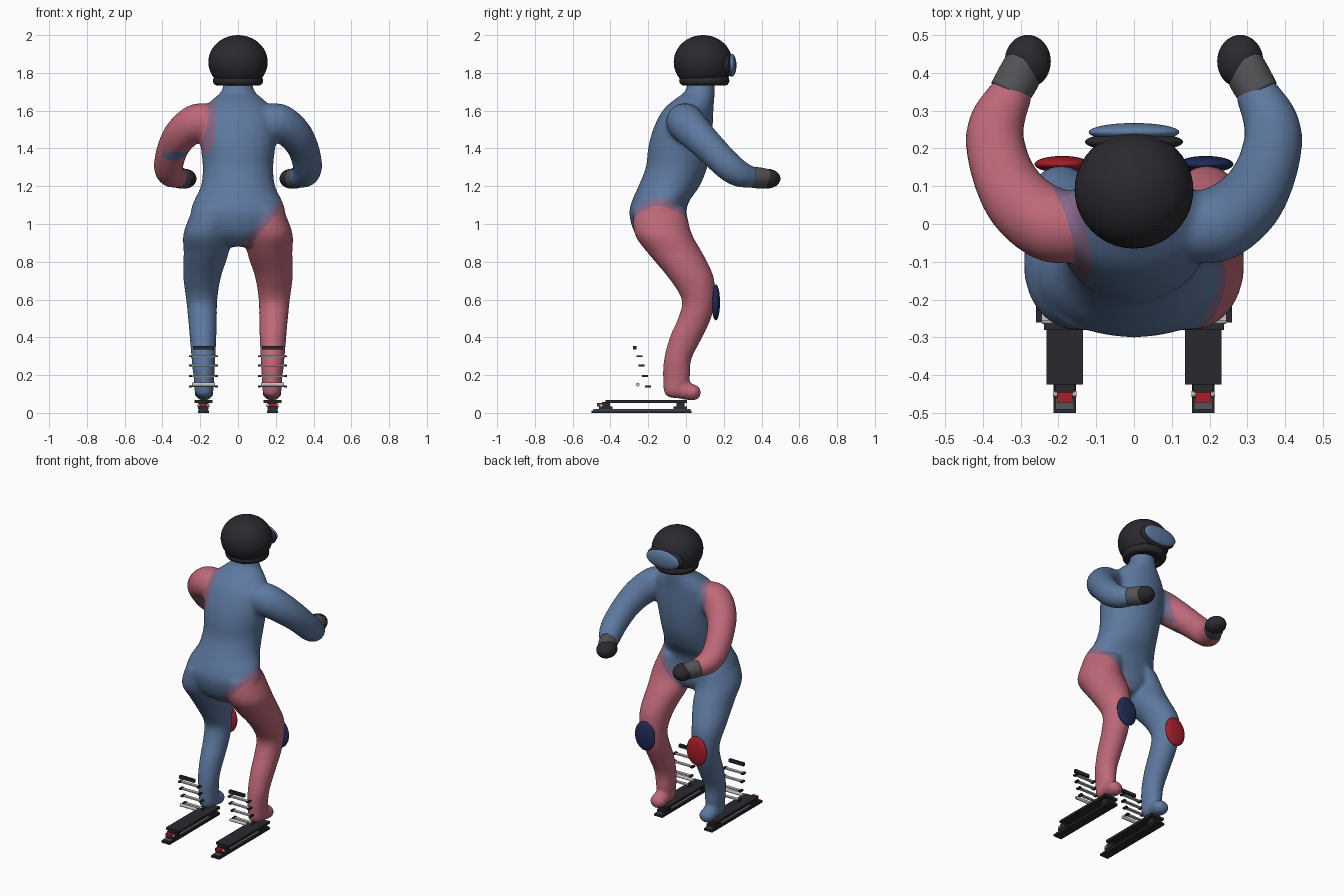
import bpy, bmesh, math
from mathutils import Vector, Matrix, Quaternion

cube = bpy.data.objects.get("Cube")
if cube:
    bpy.data.objects.remove(cube, do_unlink=True)


def material(name, rgb):
    m = bpy.data.materials.new(name)
    m.use_nodes = True
    m.diffuse_color = (*rgb, 1)
    bsdf = next(n for n in m.node_tree.nodes if n.type == "BSDF_PRINCIPLED")
    bsdf.inputs["Base Color"].default_value = (*rgb, 1)
    return m


BLUE = material("suit blue", (0.11, 0.19, 0.35))
ROSE = material("suit rose", (0.52, 0.14, 0.19))
BLEND = material("suit blend", (0.24, 0.14, 0.25))
BLACK = material("black", (0.022, 0.022, 0.028))
GREY = material("cuff grey", (0.09, 0.09, 0.095))
SILVER = material("silver", (0.55, 0.55, 0.55))
NAVY = material("pad navy", (0.014, 0.024, 0.095))
RED = material("bright red", (0.38, 0.013, 0.022))


def finish(bm, name, mats, smooth=False):
    bmesh.ops.recalc_face_normals(bm, faces=bm.faces[:])
    for f in bm.faces:
        f.smooth = smooth
    me = bpy.data.meshes.new(name)
    bm.to_mesh(me)
    bm.free()
    for m in mats:
        me.materials.append(m)
    ob = bpy.data.objects.new(name, me)
    bpy.context.scene.collection.objects.link(ob)
    return ob


def place(centre, size):
    return Matrix.Translation(centre) @ Matrix.Diagonal((*size, 1))


def ellipsoid(name, centre, radii, mat):
    bm = bmesh.new()
    bmesh.ops.create_uvsphere(bm, u_segments=40, v_segments=24, radius=1, matrix=place(centre, radii))
    return finish(bm, name, [mat], True)


def box(name, low, high, mat):
    low, high = Vector(low), Vector(high)
    bm = bmesh.new()
    bmesh.ops.create_cube(bm, size=1, matrix=place((low + high) / 2, [abs(v) for v in high - low]))
    return finish(bm, name, [mat])


def rod(name, centre, length, radius, mat):
    bm = bmesh.new()
    turn = Matrix.Translation(centre) @ Matrix.Rotation(math.pi / 2, 4, "Y")
    bmesh.ops.create_cone(bm, cap_ends=True, segments=12, radius1=radius, radius2=radius,
                          depth=length, matrix=turn)
    return finish(bm, name, [mat])


def spline(rows, steps=4):
    """Smooth curve through rows of equal length."""
    out = []
    for i in range(len(rows) - 1):
        a, b, c, d = (rows[min(max(i + k, 0), len(rows) - 1)] for k in (-1, 0, 1, 2))
        for s in range(steps):
            t = s / steps
            out.append([q + t / 2 * (r - p + t * (2 * p - 5 * q + 4 * r - w + t * (3 * (q - r) + w - p)))
                        for p, q, r, w in zip(a, b, c, d)])
    return out + [list(rows[-1])]


def loft(bm, rows, follow=False, sides=28):
    """Closed tube of rows (x, y, z, rx, ry), level or following its path."""
    rows = spline(rows)
    pts = [Vector(r[:3]) for r in rows]
    turn, old, rings = Quaternion(), Vector((0, 0, 1)), []
    for i, r in enumerate(rows):
        if follow:
            new = (pts[min(i + 1, len(pts) - 1)] - pts[max(i - 1, 0)]).normalized()
            turn = old.rotation_difference(new) @ turn
            old = new
        angles = [math.tau * k / sides for k in range(sides)]
        rings.append([bm.verts.new(pts[i] + turn @ Vector((r[3] * math.cos(a), r[4] * math.sin(a), 0)))
                      for a in angles])
    for lo, hi in zip(rings, rings[1:]):
        for k in range(sides):
            n = (k + 1) % sides
            bm.faces.new((lo[k], lo[n], hi[n], hi[k]))
    bm.faces.new(rings[0][::-1])
    bm.faces.new(rings[-1])


# Suit volumes: torso (z, y, rx, ry), legs and arms
torso = [(0.88, -0.11, 0.10, 0.09), (0.95, -0.13, 0.20, 0.14), (1.05, -0.15, 0.25, 0.15),
         (1.12, -0.135, 0.235, 0.152), (1.2, -0.09, 0.197, 0.162), (1.3, -0.05, 0.187, 0.163),
         (1.4, -0.035, 0.197, 0.166), (1.5, -0.017, 0.205, 0.158), (1.6, 0.01, 0.19, 0.135),
         (1.66, 0.045, 0.135, 0.105), (1.7, 0.073, 0.09, 0.08), (1.76, 0.08, 0.075, 0.072),
         (1.84, 0.085, 0.075, 0.072)]
leg = [(1.08, 0.13, -0.14, 0.11, 0.14), (0.95, 0.167, -0.122, 0.122, 0.152), (0.85, 0.168, -0.06, 0.12, 0.146),
       (0.72, 0.19, 0.025, 0.1, 0.122), (0.6, 0.192, 0.065, 0.083, 0.088), (0.5, 0.188, 0.045, 0.077, 0.088),
       (0.4, 0.185, 0.0, 0.071, 0.087), (0.28, 0.183, -0.045, 0.063, 0.073), (0.18, 0.18, -0.05, 0.055, 0.072),
       (0.11, 0.18, -0.06, 0.05, 0.058), (0.085, 0.18, -0.06, 0.035, 0.04)]
arm = [(0.12, 0.0, 1.53, 0.09), (0.21, -0.005, 1.54, 0.1), (0.295, 0.05, 1.48, 0.093),
       (0.345, 0.13, 1.4, 0.083), (0.368, 0.22, 1.31, 0.078), (0.358, 0.28, 1.268, 0.072),
       (0.33, 0.335, 1.25, 0.06), (0.31, 0.37, 1.245, 0.052)]

bm = bmesh.new()
loft(bm, [(0, y, z, rx, ry) for z, y, rx, ry in torso])
for s in (-1, 1):
    loft(bm, [(s * x, y, z, rx, ry) for z, x, y, rx, ry in leg])
    loft(bm, [(s * x, y, z, r, r) for x, y, z, r in arm], True)
    for y, z, length, height in ((-0.055, 0.13, 0.06, 0.055), (0.0, 0.115, 0.065, 0.046),
                                 (0.033, 0.108, 0.048, 0.045)):
        bmesh.ops.create_uvsphere(bm, u_segments=24, v_segments=16, radius=1,
                                  matrix=place((s * 0.18, y, z), (0.052, length, height)))
suit = finish(bm, "suit", [BLUE, ROSE, BLEND], True)

# Fuse the volumes into one skin
fuse = suit.modifiers.new("fuse", "REMESH")
fuse.mode = "VOXEL"
fuse.voxel_size = 0.012
soften = suit.modifiers.new("soften", "SMOOTH")
soften.factor = 0.5
soften.iterations = 10
bpy.context.view_layer.update()
bm = bmesh.new()
bm.from_object(suit, bpy.context.evaluated_depsgraph_get())
suit.modifiers.clear()


def arm_side(p):
    return -p.x - 0.165 - 0.3 * p.y + 0.2 * (p.z - 1.58)


def leg_side(p):
    return 1.14 * p.x - p.z + 0.88


def in_arm(p):
    return p.x < -0.08 and p.z > 1.15 and (p.z > 1.38 or p.y > 0.08)


def in_leg(p):
    return p.x > 0 and p.z < 1.2 and p.y < 0.2


def cut(where, point, normal):
    faces = [f for f in bm.faces if where(f.calc_center_median())]
    geom = set(faces) | {e for f in faces for e in f.edges} | {v for f in faces for v in f.verts}
    bmesh.ops.bisect_plane(bm, geom=list(geom), plane_co=point, plane_no=normal, dist=0.0005)


# Colour seams at the shoulder and hip
for x in (-0.145, -0.185):
    cut(in_arm, (x, 0, 1.58), (-1, -0.3, 0.2))
for z in (0.88, 0.82):
    cut(in_leg, (0, 0, z), (1.14, 0, -1))
for f in bm.faces:
    p = f.calc_center_median()
    f.smooth = True
    f.material_index = 0
    if in_arm(p):
        d = arm_side(p)
        f.material_index = 1 if d > 0.02 or (p.y > 0.1 and p.x < -0.2) else 2 if d > -0.02 else 0
    elif in_leg(p):
        d = leg_side(p)
        f.material_index = 1 if d > 0.06 else 2 if d > 0 else 0
bm.to_mesh(suit.data)
bm.free()

# Helmet with flat underside, rim and goggles
helmet = ellipsoid("helmet", (0, 0.09, 1.857), (0.157, 0.155, 0.143), BLACK)
for v in helmet.data.vertices:
    v.co.z = max(v.co.z, 1.745)
bpy.ops.mesh.primitive_torus_add(major_segments=48, minor_segments=14, major_radius=0.106,
                                 minor_radius=0.027, location=(0, 0.097, 1.759))
rim = bpy.context.object
rim.name = "helmet_rim"
rim.data.materials.append(BLACK)
bpy.ops.object.shade_smooth()
ellipsoid("goggle_frame", (0, 0.217, 1.84), (0.13, 0.026, 0.066), BLACK)
ellipsoid("goggle_lens", (0, 0.243, 1.84), (0.12, 0.024, 0.06), BLUE)

# Rungs behind the shins (y, z)
rungs = [(-0.245, 0.3), (-0.235, 0.25), (-0.217, 0.195), (-0.202, 0.14)]

for s, side, pad in ((-1, "right", RED), (1, "left", NAVY)):
    # Knee pad, cuff and glove
    ellipsoid("knee_pad_" + side, (s * 0.19, 0.158, 0.585), (0.073, 0.022, 0.095), pad)
    bm = bmesh.new()
    loft(bm, [(s * 0.33, 0.345, 1.249, 0.055, 0.055), (s * 0.307, 0.385, 1.244, 0.058, 0.055),
              (s * 0.285, 0.43, 1.24, 0.055, 0.05)], True)
    cuff = finish(bm, "cuff_" + side, [GREY], True)
    ellipsoid("glove_" + side, (s * 0.281, 0.43, 1.24), (0.061, 0.07, 0.052), BLACK)

    # Ski, deck and binding blocks
    c = s * 0.183
    box("ski_base_" + side, (c - 0.03, -0.5, 0.0), (c + 0.03, 0.03, 0.013), BLACK)
    box("ski_edge_" + side, (c - 0.024, -0.49, 0.012), (c + 0.024, 0.025, 0.02), GREY)
    box("deck_" + side, (c - 0.048, -0.425, 0.053), (c + 0.048, 0.005, 0.068), BLACK)
    for label, y in (("rear", -0.425), ("front", -0.03)):
        box(label + "_mount_" + side, (c - 0.028, y - 0.035, 0.018), (c + 0.028, y + 0.035, 0.034), BLACK)
        box(label + "_riser_" + side, (c - 0.026, y - 0.02, 0.03), (c + 0.026, y + 0.022, 0.058), BLACK)
    box("release_lever_" + side, (c - 0.02, -0.472, 0.035), (c + 0.02, -0.435, 0.052), RED)
    rod("binding_pin_" + side, (c, -0.45, 0.04), 0.062, 0.008, SILVER)

    # Rungs with dark end caps
    box("top_bar_" + side, (c - 0.055, -0.28, 0.335), (c + 0.055, -0.263, 0.355), BLACK)
    for i, (y, z) in enumerate(rungs):
        box(f"rung_{i}_{side}", (c - 0.066, y - 0.01, z - 0.004), (c + 0.066, y + 0.01, z + 0.004), SILVER)
        for e in (-1, 1):
            box(f"rung_cap_{i}_{side}", (c + e * 0.06, y - 0.016, z - 0.005),
                (c + e * 0.076, y + 0.016, z + 0.005), BLACK)
    rod("rear_roller_" + side, (c, -0.255, 0.15), 0.12, 0.01, SILVER)
